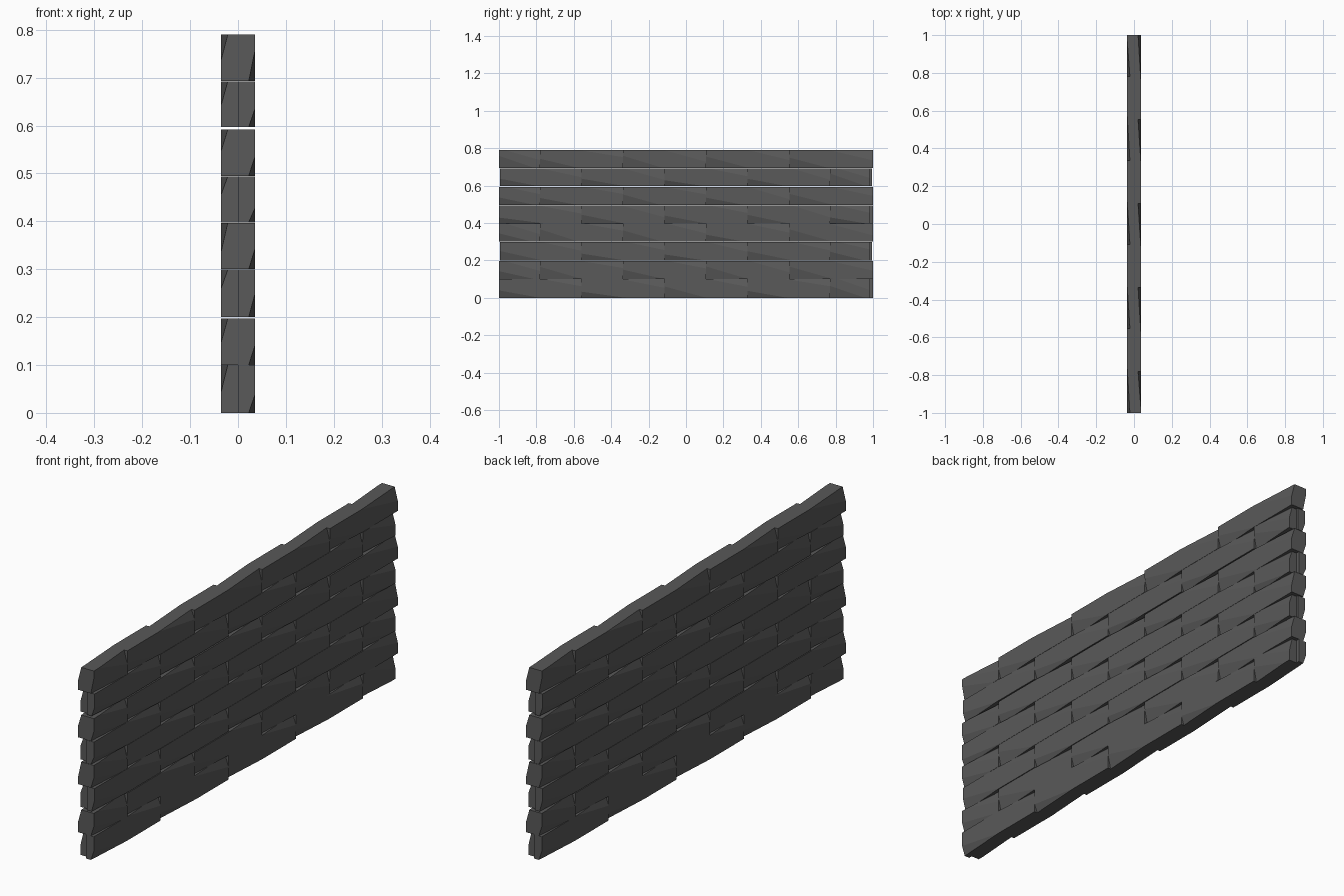
import bpy, bmesh, random
from mathutils import Vector

if "Cube" in bpy.data.objects:
    bpy.data.objects.remove(bpy.data.objects["Cube"])

random.seed(4)
stone = bpy.data.materials.new("dark grey stone")
stone.diffuse_color = (0.1, 0.1, 0.1, 1)
stone.use_nodes = True
stone.node_tree.nodes["Principled BSDF"].inputs["Base Color"].default_value = stone.diffuse_color

T = 0.036  # thickness of one leaf of the wall


def chip(bm, corner, dx, dy, dz):
    # slice a corner off through one point on each of its three edges
    c = Vector(corner)
    a, b, d = c + Vector((dx, 0, 0)), c + Vector((0, dy, 0)), c + Vector((0, 0, dz))
    n = (b - a).cross(d - a).normalized()
    if n.dot(c - a) < 0:
        n = -n
    r = bmesh.ops.bisect_plane(bm, geom=bm.verts[:] + bm.edges[:] + bm.faces[:],
                               plane_co=a, plane_no=n, clear_outer=True)
    edges = [e for e in r["geom_cut"] if isinstance(e, bmesh.types.BMEdge)]
    bmesh.ops.contextual_create(bm, geom=edges)


def make_brick(name, y0, y1, z0, z1, bottom_h, top_h):
    bm = bmesh.new()
    bmesh.ops.create_cube(bm, size=1)
    for v in bm.verts:
        v.co = Vector((T if v.co.x > 0 else 0, y1 if v.co.y > 0 else y0,
                       z1 if v.co.z > 0 else z0))
    run = min(0.24, (y1 - y0) * 0.9)
    chip(bm, (T, y0, z0), -0.0135, run * random.uniform(0.85, 1), bottom_h)
    chip(bm, (T, y1, z1), -0.0145, -run * random.uniform(0.85, 1), -top_h)
    bmesh.ops.recalc_face_normals(bm, faces=bm.faces[:])
    me = bpy.data.meshes.new(name)
    bm.to_mesh(me)
    bm.free()
    me.materials.append(stone)
    # front leaf, and the same brick turned half round for the back leaf
    for side, turn in (("right", 0), ("left", 3.14159265)):
        ob = bpy.data.objects.new(f"{name}_{side}", me)
        ob.rotation_euler.z = turn
        bpy.context.collection.objects.link(ob)


# eight courses in running bond, with small gaps
bottoms = [0, 0.1, 0.2, 0.3, 0.398, 0.495, 0.597, 0.693]
tops = [0.1, 0.197, 0.299, 0.397, 0.494, 0.592, 0.692, 0.79]
for row, (z0, z1) in enumerate(zip(bottoms, tops)):
    if row % 2 == 0:
        joints = [-0.995 if row in (2, 6) else -1.0, -0.56, -0.115, 0.33, 0.77, 0.985]
    else:
        joints = [-1.0, -0.78, -0.337, 0.108, 0.553, 1.0]
    for i in range(5):
        make_brick(f"brick_{row}_{i}", joints[i], joints[i + 1], z0, z1,
                   random.uniform(0.03, 0.07), random.uniform(0.035, 0.065))
